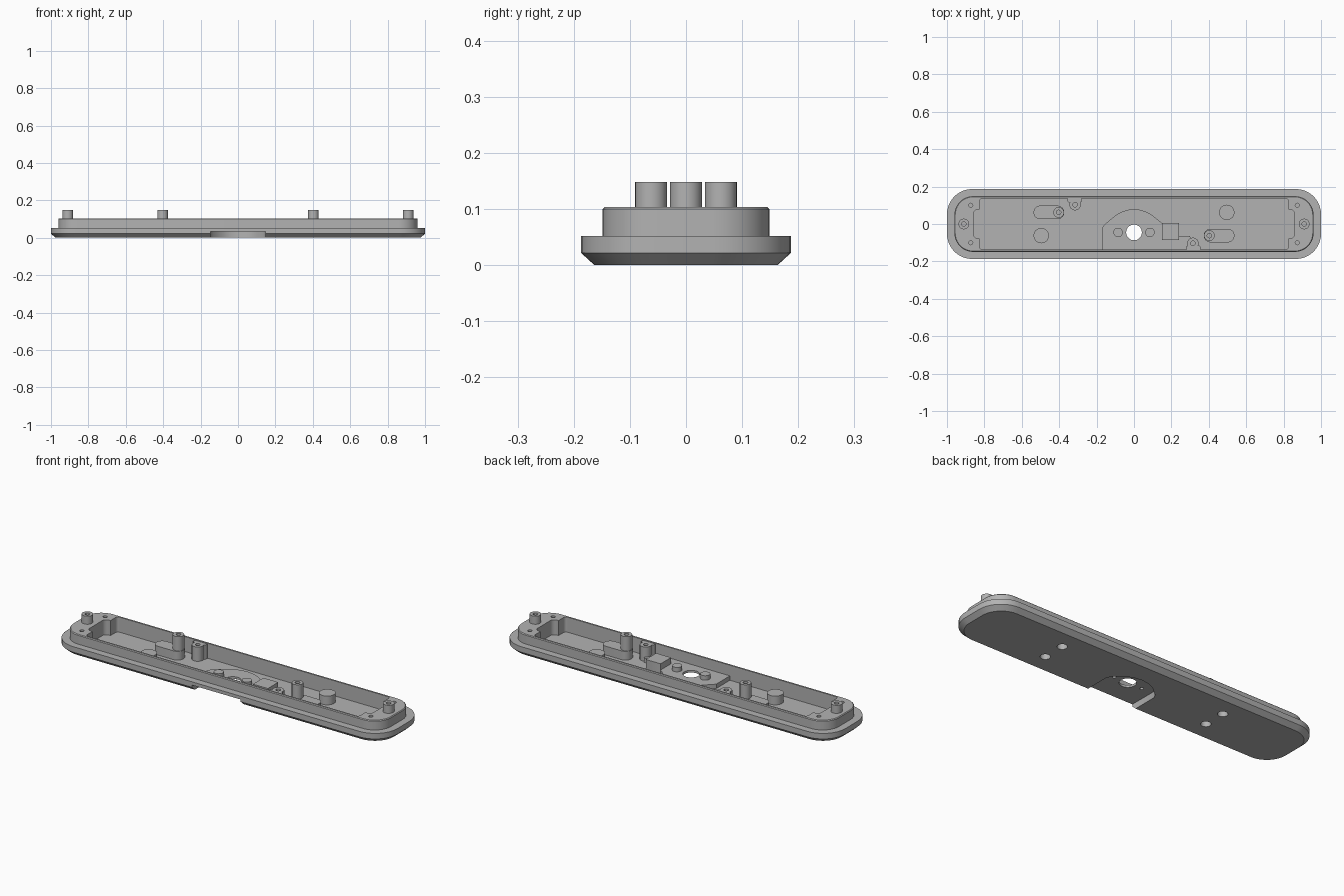
import bpy, bmesh, math

if "Cube" in bpy.data.objects:
    bpy.data.objects.remove(bpy.data.objects["Cube"])

grey = bpy.data.materials.new("plain grey")
GREY = (0.45, 0.45, 0.45, 1)
grey.diffuse_color = GREY
grey.use_nodes = True
grey.node_tree.nodes["Principled BSDF"].inputs["Base Color"].default_value = GREY


def rounded(hx, hy, r, cx=0, cy=0, n=10):
    """Rounded rectangle outline, counter-clockwise."""
    pts = []
    for k, (sx, sy) in enumerate([(1, 1), (-1, 1), (-1, -1), (1, -1)]):
        for i in range(n + 1):
            a = math.pi / 2 * (k + i / n)
            pts.append((cx + sx * (hx - r) + r * math.cos(a),
                        cy + sy * (hy - r) + r * math.sin(a)))
    return pts


def circle(x, y, r, n=32):
    return [(x + r * math.cos(2 * math.pi * i / n),
             y + r * math.sin(2 * math.pi * i / n)) for i in range(n)]


def loft(name, rings):
    """Closed solid through a stack of (outline, z) rings."""
    bm = bmesh.new()
    loops = [[bm.verts.new((x, y, z)) for x, y in pts] for pts, z in rings]
    for a, b in zip(loops, loops[1:]):
        for i in range(len(a)):
            j = (i + 1) % len(a)
            bm.faces.new((a[i], a[j], b[j], b[i]))
    bm.faces.new(loops[0][::-1])
    bm.faces.new(loops[-1])
    bmesh.ops.recalc_face_normals(bm, faces=bm.faces)
    me = bpy.data.meshes.new(name)
    bm.to_mesh(me)
    bm.free()
    me.materials.append(grey)
    ob = bpy.data.objects.new(name, me)
    bpy.context.collection.objects.link(ob)
    return ob


def prism(name, pts, z0, z1):
    return loft(name, [(pts, z0), (pts, z1)])


def boolean(target, tools, op="DIFFERENCE"):
    """Apply each tool to the target, then remove the tool."""
    bpy.context.view_layer.objects.active = target
    for t in tools:
        t.hide_render = True
        m = target.modifiers.new("bool", "BOOLEAN")
        m.object, m.operation, m.solver = t, op, "EXACT"
        bpy.ops.object.modifier_apply(modifier=m.name)
        bpy.data.objects.remove(t)


def hole(x, y, r, z0, z1):
    return prism("cutter", circle(x, y, r), z0, z1)


FLOOR, RIM, BOSS, POST = 0.022, 0.104, 0.07, 0.148

# Tray body: chamfered flange with a stepped rim
tray = loft("tray", [
    (rounded(0.976, 0.163, 0.115), 0),
    (rounded(1.0, 0.187, 0.135), 0.022),
    (rounded(1.0, 0.187, 0.135), 0.052),
    (rounded(0.96, 0.149, 0.10), 0.052),
    (rounded(0.96, 0.149, 0.10), 0.100),
    (rounded(0.956, 0.145, 0.097), RIM)])

# Cavity, leaving corner pillars for the screw holes
boolean(tray, [prism("cutter", rounded(0.825, 0.136, 0.015), FLOOR, 0.2),
               prism("cutter", rounded(0.858, 0.078, 0.025), FLOOR, 0.2)])

# Raised plate above the underside recess
plate = [(-0.17, -0.142), (-0.17, -0.02), (-0.155, 0.0), (-0.09, 0.053), (-0.06, 0.068),
         (-0.03, 0.076), (0, 0.079), (0.03, 0.076), (0.06, 0.068), (0.09, 0.053),
         (0.15, 0.005), (0.17, -0.064), (0.30, -0.064), (0.31, -0.142)]
adds = [prism("plate", plate, 0.01, 0.046),
        prism("block", rounded(0.045, 0.045, 0.002, 0.195, -0.04, 2), 0.01, 0.08)]
adds += [prism("stud", circle(x, -0.045, 0.025), 0.03, 0.07) for x in (-0.085, 0.085)]

# Floor bosses and wall bosses, turned half round for the other end
for s in (-1, 1):
    adds.append(prism("rib", rounded(0.082, 0.036, 0.0355, s * 0.455, -s * 0.062), 0.01, BOSS))
    adds.append(prism("boss", circle(s * 0.496, s * 0.062, 0.041), 0.01, BOSS))
    adds.append(prism("wall_boss", circle(s * 0.315, -s * 0.103, 0.03), 0.01, 0.1))
    adds.append(prism("wall_web", rounded(0.038, 0.014, 0.008, s * 0.318, -s * 0.13), 0.01, 0.1))
boolean(tray, adds, "UNION")

# Domed recess open at the front of the underside
recess = [(-0.147, -0.3), (-0.147, -0.03), (-0.135, -0.005), (-0.08, 0.04), (-0.045, 0.056),
          (0, 0.062), (0.045, 0.056), (0.08, 0.04), (0.135, -0.005), (0.147, -0.03), (0.147, -0.3)]
cuts = [prism("cutter", recess, -0.05, 0.034), hole(0, -0.045, 0.042, -0.05, 0.2)]

# Pits, screw holes and pin holes
for s in (-1, 1):
    cuts.append(hole(s * 0.085, -0.045, 0.009, -0.05, 0.055))
    cuts.append(hole(s * 0.315, -s * 0.103, 0.012, 0.04, 0.2))
    for t in (-1, 1):
        cuts.append(hole(s * 0.496, t * 0.062, 0.025, -0.05, 0.045))
        cuts.append(hole(s * 0.873, t * 0.1, 0.011, 0.05, 0.2))
boolean(tray, cuts)
parts = [tray]

# Hollow posts: one on each end of the rim, one on each rib
for side, s in (("right", -1), ("left", 1)):
    for name, x, y, z in (("end_post", 0.91, 0, RIM - 0.01), ("rib_post", 0.403, -0.062, FLOOR - 0.01)):
        post = prism(f"{side}_{name}", circle(s * x, s * y, 0.0285), z, POST)
        boolean(post, [hole(s * x, s * y, 0.012, 0.11, 0.2)])
        parts.append(post)

bpy.ops.object.select_all(action="DESELECT")
for ob in parts:
    ob.select_set(True)
bpy.context.view_layer.objects.active = tray
bpy.ops.object.shade_smooth_by_angle(angle=math.radians(30))
